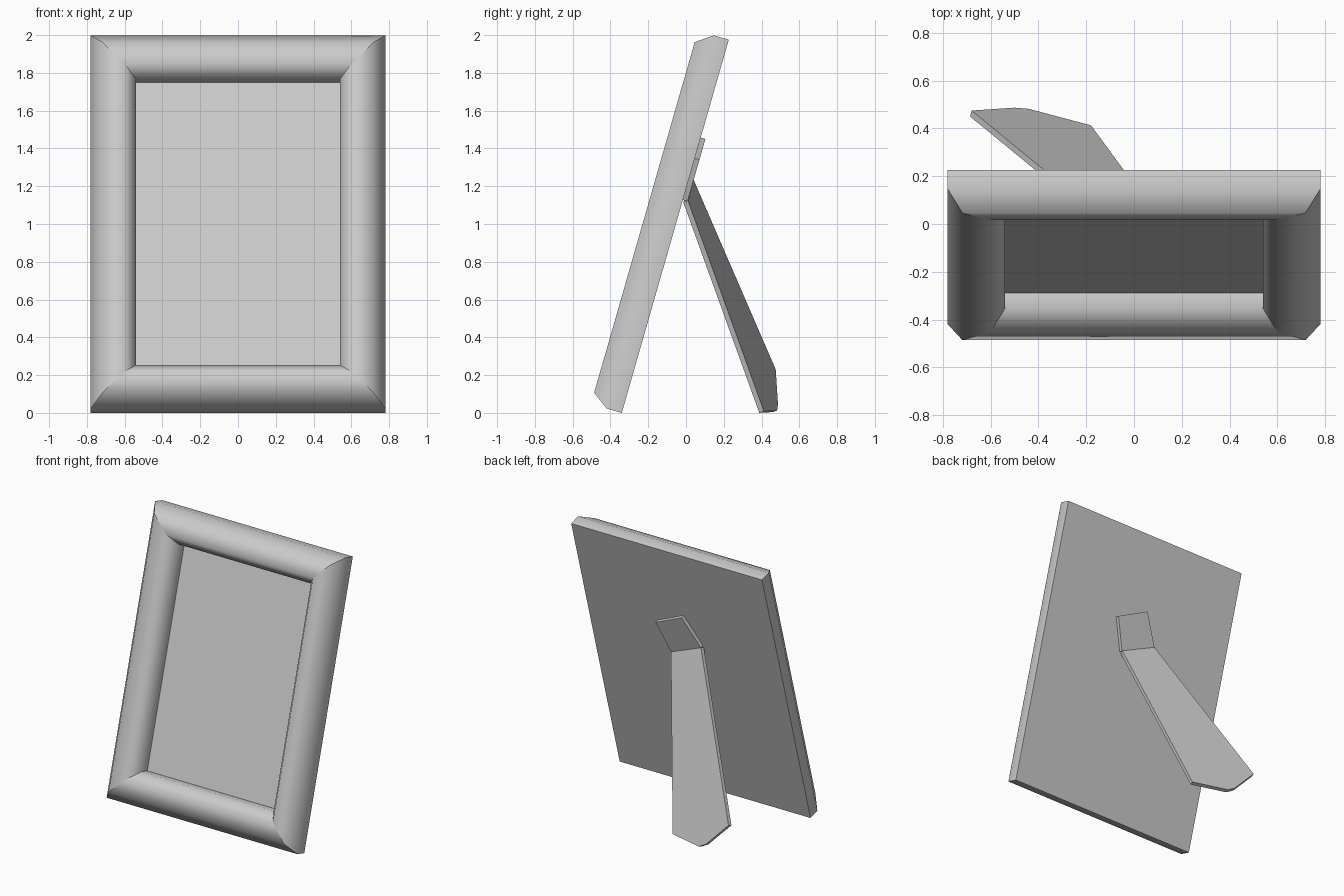
import bpy, bmesh, math
from mathutils import Vector, Matrix

old = bpy.data.objects.get("Cube")
if old:
    bpy.data.objects.remove(old, do_unlink=True)

grey = bpy.data.materials.new("plain grey")
grey.use_nodes = True
COLOUR = (0.6, 0.6, 0.6, 1)
grey.diffuse_color = COLOUR
grey.node_tree.nodes["Principled BSDF"].inputs["Base Color"].default_value = COLOUR

HALF_W, HEIGHT, BOARD = 0.78, 2.055, 0.015
# Local frame space: x across, -y out of the front, z up the leaning frame
LEAN = Matrix.Translation((0, -0.34, 0)) @ Matrix.Rotation(math.radians(-16), 4, 'X')


def finish(name, bm, matrix):
    mesh = bpy.data.meshes.new(name)
    bm.to_mesh(mesh)
    bm.free()
    mesh.materials.append(grey)
    obj = bpy.data.objects.new(name, mesh)
    bpy.context.collection.objects.link(obj)
    obj.matrix_world = matrix
    return obj


def prism(name, outline, offset, matrix=Matrix()):
    """Flat outline thickened along an offset vector."""
    bm = bmesh.new()
    face = bm.faces.new([bm.verts.new(p) for p in outline])
    ext = bmesh.ops.extrude_face_region(bm, geom=[face], use_keep_orig=True)
    moved = [v for v in ext["geom"] if isinstance(v, bmesh.types.BMVert)]
    bmesh.ops.translate(bm, verts=moved, vec=offset)
    bmesh.ops.recalc_face_normals(bm, faces=bm.faces)
    return finish(name, bm, matrix)


def corners(inset, depth):
    w, top = HALF_W - inset, HEIGHT - inset
    return [Vector(p) for p in ((-w, -depth, inset), (w, -depth, inset),
                                (w, -depth, top), (-w, -depth, top))]


# Back board, its front is the picture panel
prism("back_board", corners(0, 0), (0, -BOARD, 0), LEAN)

# Four mitred mouldings: (inset from outer edge, depth forward)
profile = [(0, BOARD), (0, 0.083), (0.062, 0.17), (0.18, 0.167), (0.24, 0.083), (0.24, BOARD)]
rings = [corners(a, d) for a, d in profile]
bm = bmesh.new()
for i in range(4):
    j = (i + 1) % 4
    start = [bm.verts.new(r[i]) for r in rings]
    end = [bm.verts.new(r[j]) for r in rings]
    for k in range(len(profile) - 1):
        bm.faces.new((start[k], end[k], end[k + 1], start[k + 1]))
moulding = finish("frame_moulding", bm, LEAN)
bpy.ops.object.select_all(action='DESELECT')
moulding.select_set(True)
bpy.context.view_layer.objects.active = moulding
bpy.ops.object.shade_smooth_by_angle(angle=math.radians(60))

# Hinge tab lying on the back board
tab = [(-0.15, 1.292), (0.115, 1.173), (0.2, 1.402), (-0.035, 1.516)]
prism("hinge_tab", [(x, 0, v) for x, v in tab], (0, 0.026, 0), LEAN)

# Splayed support leg with a clipped foot
leg = [(-0.15, 0.04, 1.235), (0.115, 0.011, 1.122), (-0.18, 0.413, 0.008),
       (-0.44, 0.482, 0.012), (-0.5, 0.487, 0.045), (-0.68, 0.475, 0.23)]
across = Vector(leg[1]) - Vector(leg[0])
down = Vector(leg[5]) - Vector(leg[0])
prism("support_leg", leg, across.cross(down).normalized() * -0.027)
